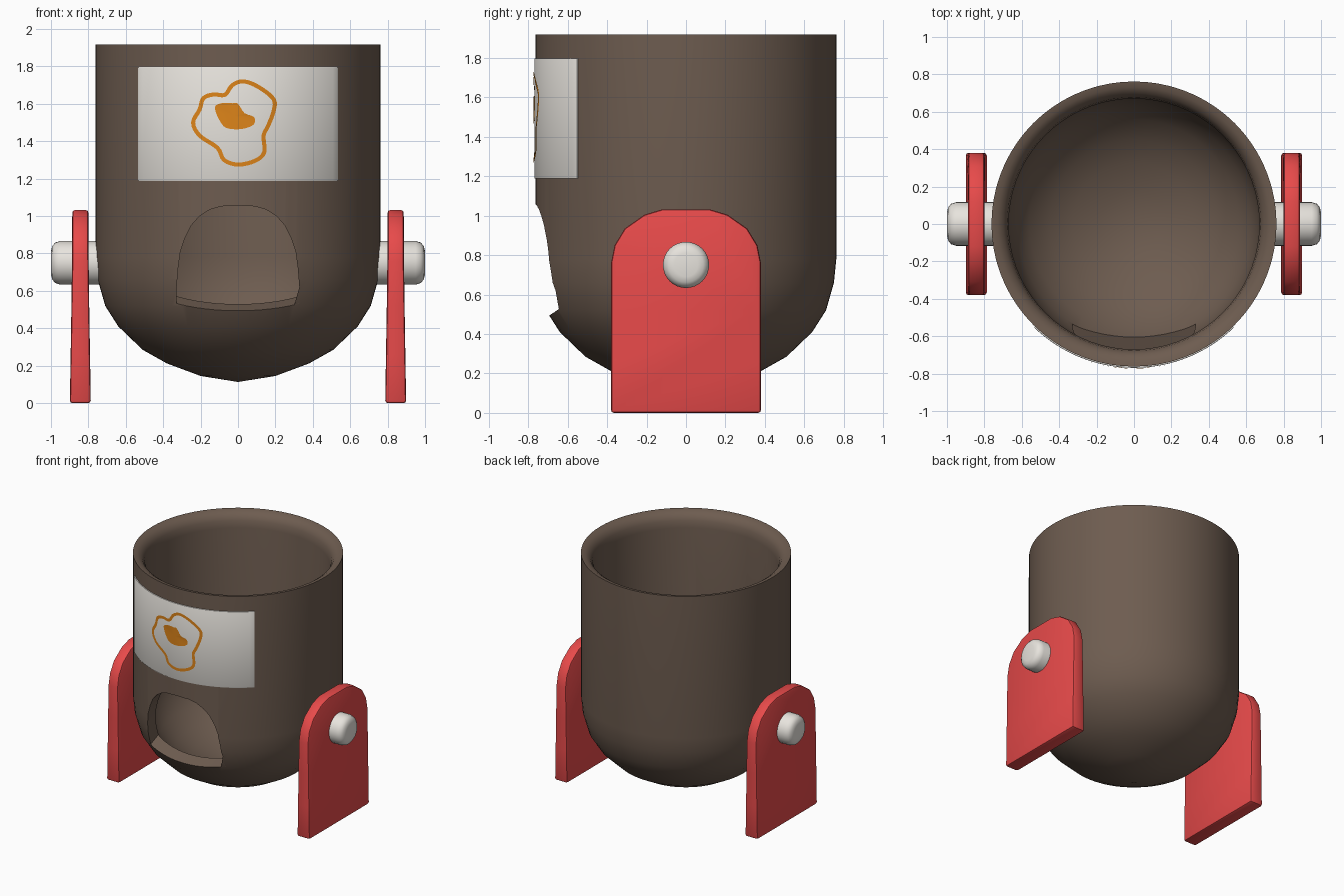
import bpy, bmesh, math
from mathutils import Vector

if "Cube" in bpy.data.objects:
    bpy.data.objects.remove(bpy.data.objects["Cube"])


def material(name, rgb):
    m = bpy.data.materials.new(name)
    m.diffuse_color = (*rgb, 1)
    m.use_nodes = True
    m.node_tree.nodes["Principled BSDF"].inputs["Base Color"].default_value = m.diffuse_color
    return m


BROWN = material("brown", (0.155, 0.108, 0.08))
RED = material("red", (0.82, 0.07, 0.07))
WHITE = material("off_white", (0.83, 0.80, 0.75))
ORANGE = material("orange", (0.72, 0.23, 0.01))


def activate(ob):
    bpy.ops.object.select_all(action='DESELECT')
    ob.select_set(True)
    bpy.context.view_layer.objects.active = ob


def make(name, bm, mat, bevel=0, segments=2, angle=35):
    bm.normal_update()
    bmesh.ops.recalc_face_normals(bm, faces=bm.faces)
    if bm.calc_volume(signed=True) < 0:
        bmesh.ops.reverse_faces(bm, faces=bm.faces)
    me = bpy.data.meshes.new(name)
    bm.to_mesh(me)
    bm.free()
    ob = bpy.data.objects.new(name, me)
    bpy.context.collection.objects.link(ob)
    if mat:
        me.materials.append(mat)
    activate(ob)
    if bevel:
        b = ob.modifiers.new("bevel", 'BEVEL')
        b.width, b.segments, b.limit_method = bevel, segments, 'ANGLE'
        bpy.ops.object.modifier_apply(modifier="bevel")
    bpy.ops.object.shade_smooth_by_angle(angle=math.radians(angle))
    return ob


def loft(bm, rings, caps=True):
    """Join rings of points with quads and close both ends."""
    vs = [[bm.verts.new(p) for p in r] for r in rings]
    n = len(vs[0])
    for a, b in zip(vs, vs[1:]):
        for i in range(n):
            j = (i + 1) % n
            bm.faces.new((a[i], a[j], b[j], b[i]))
    if caps:
        bm.faces.new(vs[0])
        bm.faces.new(vs[-1])


def lathe(profile, steps=72):
    """Spin a profile about z; the first and last points are poles."""
    bm = bmesh.new()
    rings = [[(r * math.cos(2 * math.pi * i / steps), r * math.sin(2 * math.pi * i / steps), z)
              for i in range(steps)] for r, z in profile[1:-1]]
    loft(bm, rings)
    bm.faces.ensure_lookup_table()
    bmesh.ops.poke(bm, faces=bm.faces[-2:])
    bm.verts.ensure_lookup_table()
    for v, (r, z) in zip(sorted(bm.verts[-2:], key=lambda v: v.co.z), (profile[0], profile[-1])):
        v.co = (0, 0, z)
    return bm


# Cup: round-bottomed hollow shell with a rim rounded to the inside
outer = [(0, .113), (.2, .145), (.38, .212), (.51, .285), (.64, .41),
         (.71, .52), (.75, .66), (.762, .78), (.762, 1.917)]
inner = [(.73, 1.912), (.698, 1.89), (.678, 1.855), (.67, 1.80), (.67, .78),
         (.66, .68), (.625, .56), (.56, .46), (.45, .36), (.33, .295), (.18, .24), (0, .21)]
cup = make("cup", lathe(outer + inner), BROWN)

# Arched front opening, with a sill that slopes up towards the inside
half = [(.33, .51), (.328, .62), (.32, .72), (.308, .81), (.285, .88), (.25, .95),
        (.205, 1.0), (.15, 1.035), (.09, 1.052)]
sill = [(-.22, .501), (-.11, .496), (0, .495), (.11, .496), (.22, .501)]
arch = half + [(0, 1.056)] + [(-x, z) for x, z in reversed(half)] + sill


def arch_ring(y):
    return [(x, y, z + (0.4 * (y + .69) if z < .52 else 0)) for x, z in arch]


bm = bmesh.new()
loft(bm, [arch_ring(-.95), arch_ring(-.35)])
bmesh.ops.triangulate(bm, faces=bm.faces)
cutter = make("opening_cutter", bm, None)
cutter.hide_render = True
mod = cup.modifiers.new("opening", 'BOOLEAN')
mod.operation, mod.object = 'DIFFERENCE', cutter
for solver in ('EXACT', 'MANIFOLD', 'FLOAT'):
    mod.solver = solver
    bpy.context.view_layer.update()
    if len(cup.evaluated_get(bpy.context.evaluated_depsgraph_get()).data.polygons) > 500:
        break
activate(cup)
bpy.ops.object.modifier_apply(modifier="opening")
bpy.ops.object.shade_smooth_by_angle(angle=math.radians(35))
bpy.data.objects.remove(cutter)
cup.data.materials.clear()
cup.data.materials.append(BROWN)

# Label: curved plate on the front
LABEL_R = .769
bm = bmesh.new()
span, n = math.asin(.535 / LABEL_R), 32
rings = []
for i in range(n + 1):
    a = -span + 2 * span * i / n
    s, c = math.sin(a), -math.cos(a)
    rings.append([(r * s, r * c, z) for r, z in
                  ((LABEL_R, 1.187), (LABEL_R, 1.797), (.745, 1.797), (.745, 1.187))])
loft(bm, rings)
make("label", bm, WHITE, bevel=.004)


# Painted egg: outline ribbon and yolk, wrapped onto the label
def wrap(x, z, r=LABEL_R + .004):
    return (x, -math.sqrt(r * r - x * x), z)


def smooth_loop(pts, k=4):
    """Closed Catmull-Rom curve through the points."""
    p = [Vector(q) for q in pts]
    out = []
    for i in range(len(p)):
        a, b, c, d = (p[(i + o) % len(p)] for o in (-1, 0, 1, 2))
        for s in range(k):
            t = s / k
            out.append(.5 * (2 * b + (c - a) * t + (2 * a - 5 * b + 4 * c - d) * t * t
                             + (3 * b - a - 3 * c + d) * t ** 3))
    return out


egg = [(.03, 1.72), (.11, 1.69), (.19, 1.625), (.19, 1.56), (.16, 1.48), (.137, 1.43),
       (.14, 1.34), (.09, 1.295), (0, 1.275), (-.075, 1.30), (-.11, 1.365), (-.205, 1.43),
       (-.24, 1.50), (-.205, 1.57), (-.185, 1.63), (-.13, 1.65), (-.07, 1.648), (-.03, 1.70)]
yolk = [(-.12, 1.59), (-.08, 1.605), (-.03, 1.603), (.0, 1.60), (.035, 1.55), (.085, 1.53),
        (.085, 1.49), (.02, 1.465), (-.06, 1.47), (-.095, 1.505), (-.12, 1.56)]

loop = smooth_loop(egg)
sides = ([], [])
for i, p in enumerate(loop):
    t = (loop[(i + 1) % len(loop)] - loop[i - 1]).normalized()
    for side, w in zip(sides, (.011, -.011)):
        side.append(wrap(p.x - t.y * w, p.y + t.x * w))
bm = bmesh.new()
loft(bm, sides, caps=False)
outline = make("egg_outline", bm, ORANGE)

loop = smooth_loop(yolk, 3)
bm = bmesh.new()
mid = bm.verts.new(wrap(-.02, 1.535))
rim = [bm.verts.new(wrap(p.x, p.y)) for p in loop]
for i, v in enumerate(rim):
    bm.faces.new((mid, rim[i - 1], v))
spot = make("egg_yolk", bm, ORANGE)

# Make the painted faces point outwards to the front
for ob in (outline, spot):
    if sum(p.normal.y for p in ob.data.polygons) > 0:
        ob.data.flip_normals()

# Side supports and pivot pins, one pair per side
top = [(.38, .0), (.38, .26), (.38, .52), (.38, .76), (.362, .85), (.31, .935), (.21, 1.005), (.12, 1.032)]
plate = top + [(-y, z) for y, z in reversed(top)]
pin = [(.71, .117), (.95, .117), (.978, .108), (.994, .088), (1.0, .06)]
for side, word in ((-1, "left"), (1, "right")):
    bm = bmesh.new()
    loft(bm, [[(side * (.843 + e * (.056 - .013 * min(z / .8, 1))), y, z) for y, z in plate]
              for e in (-1, 1)])
    make(word + "_support", bm, RED, bevel=.014)

    bm = bmesh.new()
    loft(bm, [[(side * x, r * math.cos(i * math.pi / 16), .75 + r * math.sin(i * math.pi / 16))
               for i in range(32)] for x, r in pin])
    make(word + "_pin", bm, WHITE, angle=50)
